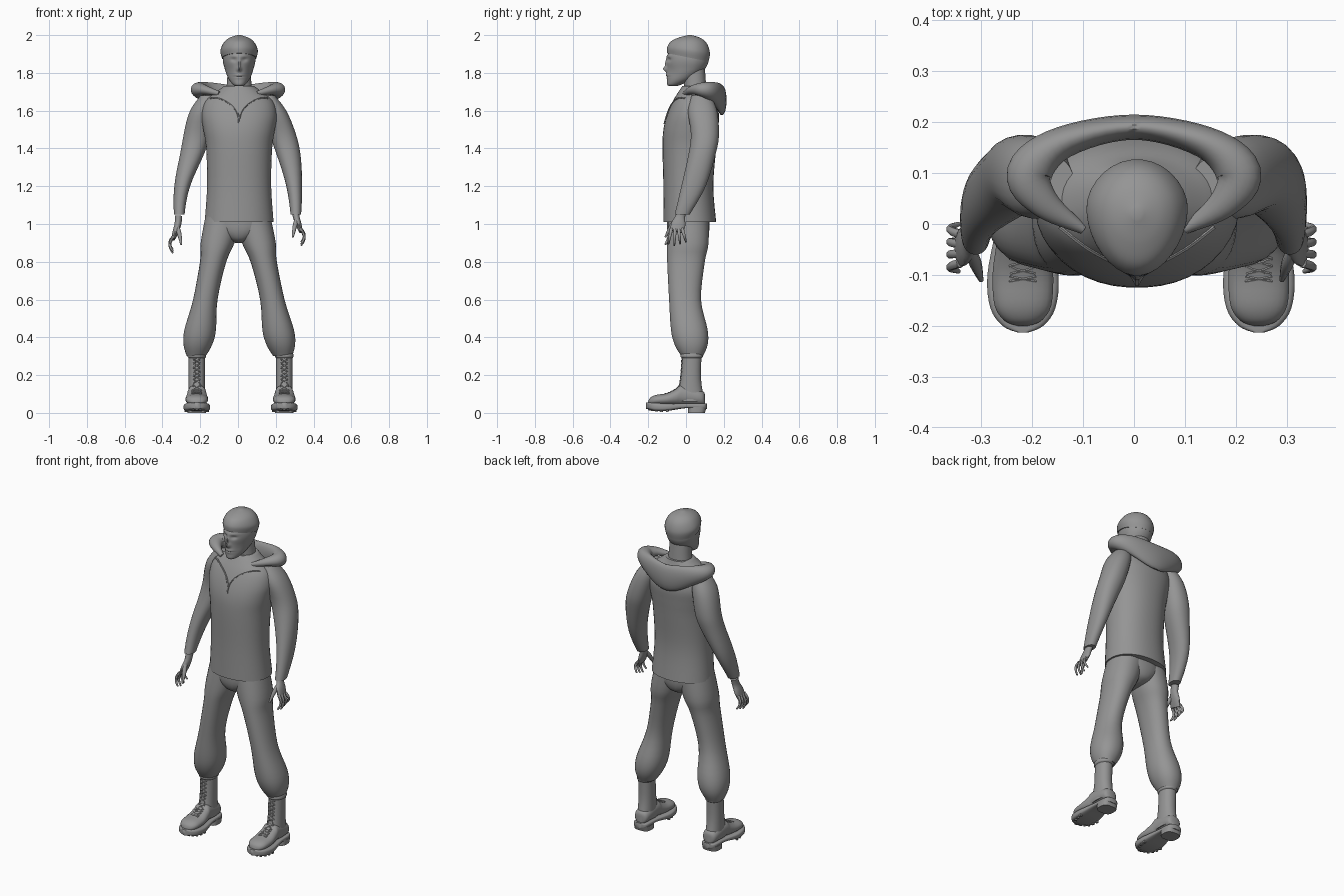
import bpy, bmesh, math
from mathutils import Vector
from mathutils.bvhtree import BVHTree

cube = bpy.data.objects.get("Cube")
if cube:
    bpy.data.objects.remove(cube)

grey = bpy.data.materials.new("plain grey")
grey.use_nodes = True
grey.diffuse_color = (.3, .3, .3, 1)
grey.node_tree.nodes["Principled BSDF"].inputs["Base Color"].default_value = grey.diffuse_color


def blend(before, start, end, after, t):
    """Smooth interpolation from start to end, guided by their neighbours."""
    slope_in, slope_out = (end - before) / 2, (after - start) / 2
    ease = t * t * (3 - 2 * t)
    return start + (end - start) * ease + t * (1 - t) * (slope_in * (1 - t) - slope_out * t)


def spline(rows, steps):
    """Smooth curve through rows of numbers."""
    padded = [rows[0], *rows, rows[-1]]
    curve = []
    for i in range(len(rows) - 1):
        for step in range(steps):
            curve.append([blend(*values, step / steps) for values in zip(*padded[i:i + 4])])
    return curve + [list(rows[-1])]


def skin(name, rings):
    """Closed smooth skin over a list of point rings."""
    bm = bmesh.new()
    loops = [[bm.verts.new(point) for point in ring] for ring in rings]
    count = len(loops[0])
    for low, high in zip(loops, loops[1:]):
        for i in range(count):
            j = (i + 1) % count
            bm.faces.new((low[i], low[j], high[j], high[i]))
    bm.faces.new(loops[0])
    bm.faces.new(loops[-1])
    bmesh.ops.recalc_face_normals(bm, faces=bm.faces)
    mesh = bpy.data.meshes.new(name)
    bm.to_mesh(mesh)
    bm.free()
    mesh.materials.append(grey)
    mesh.shade_smooth()
    mesh.set_sharp_from_angle(angle=math.radians(45))
    obj = bpy.data.objects.new(name, mesh)
    bpy.context.collection.objects.link(obj)
    return obj


def oval(sides, power):
    for i in range(sides):
        turn = math.tau * (i + .5) / sides
        c, s = math.cos(turn), math.sin(turn)
        yield math.copysign(abs(c) ** (2 / power), c), math.copysign(abs(s) ** (2 / power), s)


def body_centre(along):
    return .006


def loft(name, rows, centre=body_centre, sides=24, power=2.2, steps=4, forward=False, warp=None):
    """Rows: position along z (or y if forward), half width in x, low and high limit of the third axis."""
    rings = []
    for along, half, low, high in spline(rows, steps):
        ring = []
        for c, s in oval(sides, power):
            x, third = centre(along) + half * c, (low + high + s * (high - low)) / 2
            point = Vector((x, along, third) if forward else (x, third, along))
            if warp:
                warp(point)
            ring.append(point)
        rings.append(ring)
    return skin(name, rings)


def sweep(name, rows, sides=8, steps=4, up=(0, 0, 1)):
    """Rows: x, y, z, half width, half height."""
    path = spline(rows, steps)
    points = [Vector(row[:3]) for row in path]
    rings = []
    for i, (point, row) in enumerate(zip(points, path)):
        tangent = (points[min(i + 1, len(points) - 1)] - points[max(i - 1, 0)]).normalized()
        side = tangent.cross(Vector(up)).normalized()
        top = side.cross(tangent)
        rings.append([point + side * c * row[3] + top * s * row[4] for c, s in oval(sides, 2)])
    return skin(name, rings)


def surface(obj):
    mesh = obj.data
    return BVHTree.FromPolygons([v.co for v in mesh.vertices], [p.vertices for p in mesh.polygons])


def strip(name, guesses, trees, radius):
    """Thin cord through the guessed points, laid on the nearest surface."""
    rows = []
    for guess in guesses:
        hits = [tree.find_nearest(guess) for tree in trees]
        rows.append((*min(hits, key=lambda hit: hit[3])[0], radius, radius))
    sweep(name, rows, sides=6, steps=1)


# Head, narrower to the front, with eye sockets, brow, nose, mouth and cheeks pressed in
features = {
    "eyes": (.035, 1.87, .018, .01, .01), "brow": (.03, 1.89, .04, .01, -.005),
    "nose_bridge": (0, 1.85, .01, .03, -.01), "nose_tip": (0, 1.82, .014, .014, -.02),
    "lips": (0, 1.785, .03, .012, -.008), "mouth": (0, 1.78, .03, .004, .007),
    "cheeks": (.06, 1.8, .02, .03, .005)}


def taper(point):
    point.x -= (point.x - body_centre(point.z)) * max(0, .05 - point.y) * 1.3


def face(point):
    for x, z, wide, tall, push in features.values():
        distance = ((abs(point.x - body_centre(z)) - x) / wide) ** 2 + ((point.z - z) / tall) ** 2
        point.y += push * math.exp(-distance) * min(1, max(0, -point.y * 20))
    taper(point)


loft("head", [(1.73, .02, -.09, -.05), (1.74, .04, -.1, -.02), (1.77, .063, -.1, .04), (1.82, .08, -.1, .1),
              (1.88, .09, -.1, .12), (1.96, .07, -.07, .09)], sides=72, power=2.1, steps=12, warp=face)
loft("neck", [(1.64, .09, -.03, .12), (1.7, .07, -.01, .11), (1.83, .06, -.02, .1)])


# Knit cap, its rim lower at the back
def tilt(point):
    point.z -= 1.7 * (point.y - .02) * (2 - point.z)
    taper(point)


loft("knit_cap", [(1.88, .096, -.1, .12), (1.92, .103, -.1, .127), (1.96, .085, -.08, .112),
                  (1.985, .055, -.04, .08), (2, .01, .01, .03)], sides=32, power=2, steps=6, warp=tilt)

# Pullover body
pullover = loft("pullover", [
    (1.01, .183, -.12, .16), (1.2, .17, -.12, .145), (1.4, .175, -.125, .16), (1.5, .19, -.12, .17),
    (1.58, .2, -.1, .175), (1.65, .18, -.07, .155), (1.7, .12, -.04, .13), (1.73, .08, -.02, .12)], sides=40)

# Seat of the trousers
loft("trouser_seat", [(1.05, .17, -.1, .125), (.97, .14, -.1, .125), (.92, .07, -.08, .105), (.9, .02, -.04, .06)])

# Hood draped round the shoulders, thin and lowest at the back
half = [(.1, -.01, 1.69, .01, .012), (.175, .04, 1.71, .03, .025), (.205, .1, 1.71, .045, .042), (.14, .16, 1.69, .032, .06)]
mirrored = [(-row[0], *row[1:]) for row in reversed(half)]
sweep("hood", half + [(0, .19, 1.655, .025, .08)] + mirrored, sides=20, steps=6)


def sleeve_centre(z):
    return .306 - .38 * (z - 1.05) ** 2


def right_sleeve_centre(z):
    return .03 * math.exp(-((z - 1.4) * 6) ** 2) - .005 - sleeve_centre(z)


def leg_centre(z):
    drop = 1.05 - z
    return .07 + .22 * drop + .013 * math.sin(drop * 4)


def right_leg_centre(z):
    return .022 * (1 - z) - leg_centre(z)


def left_foot_centre(along):
    return .245


def right_foot_centre(along):
    return -.218


sleeve = [(1.68, .04, .03, .13), (1.6, .065, .01, .165), (1.48, .07, .025, .175), (1.38, .065, .015, .16),
          (1.2, .042, -.025, .105), (1.05, .028, -.06, .02)]
leg = [(1.05, .1, -.09, .12), (.9, .09, -.1, .12), (.8, .07, -.1, .1), (.6, .065, -.09, .08),
       (.44, .084, -.08, .115), (.36, .076, -.06, .115), (.3, .05, -.025, .09)]
shaft = [(.35, .045, -.02, .085), (.18, .044, -.03, .08), (.06, .047, -.06, .1)]
upper = [(-.2, .01, .04, .06), (-.19, .036, .04, .08), (-.16, .056, .04, .095), (-.1, .06, .04, .105), (-.05, .054, .04, .13),
         (-.02, .05, .04, .15), (.08, .044, .04, .12), (.1, .02, .04, .1)]
sole = [(-.213, .01, .02, .055), (-.2, .04, .02, .055), (-.165, .064, .01, .055), (-.1, .07, .01, .05),
        (0, .052, .025, .05), (.09, .045, .02, .05), (.11, .02, .02, .05)]
heel = [(0, .05, .01, .1), (.03, .05, .01, .11)]

for word, sign, arm, thigh, foot in (("left", 1, sleeve_centre, leg_centre, left_foot_centre),
                                     ("right", -1, right_sleeve_centre, right_leg_centre, right_foot_centre)):
    # Sleeve, trouser leg and boot
    loft(word + "_sleeve", sleeve, arm)
    loft(word + "_trouser_leg", leg, thigh, sides=28)
    boot = loft(word + "_boot_shaft", shaft, foot)
    vamp = loft(word + "_boot_upper", upper, foot, forward=True)
    loft(word + "_boot_sole", sole, foot, power=4, forward=True)
    loft(word + "_boot_heel", heel, foot, power=3, steps=1)
    loft(word + "_boot_cuff", [(z, r, .03 - r * 1.2, .03 + r * 1.2) for z, r in ((.29, .044), (.3, .05), (.32, .045))], foot)

    # Front edge of the hood, steepening to a point on the chest
    edge = [Vector((body_centre(0) + sign * .17 * t * t, .1 * t - .12, 1.53 + .16 * t ** .7))
            for t in (i / 12 for i in range(13))]
    strip(word + "_hood_edge", edge, [surface(pullover)], .005)

    # Palm, curled fingers and thumb
    def place(rows):
        return [(sign * (x + .005) - .005, y, z + .01 * (sign - 1) * 2, a, b) for x, y, z, a, b in rows]

    sweep(word + "_palm", place([(.305, -.02, 1.08, .02, .026), (.308, -.03, 1.04, .018, .026), (.32, -.04, 1, .016, .038),
                                 (.333, -.05, .96, .01, .036)]), sides=16, up=(0, 1, 0))
    for i, finger in enumerate(("index", "middle", "ring", "little")):
        reach = .09 - .01 * abs(i - 1)
        rows = []
        for step in range(5):
            t = step / 4
            thick = .009 * (1 - t * t / 2)
            rows.append((.331 + .02 * math.sin(t * 3), -.077 + .019 * i + (.012 * i - .016) * t,
                         .975 - reach * t, thick, thick))
        sweep(f"{word}_{finger}_finger", place(rows), up=(0, 1, 0))
    sweep(word + "_thumb", place([(.31, -.055, 1.02, .012, .012), (.3, -.08, .985, .012, .012),
                                  (.29, -.11, .93, .005, .005)]), up=(1, 0, 0))

    # Tread lugs around the toe
    middle = foot(0)
    for i in range(11):
        turn = math.pi * i / 10
        c, s = math.cos(turn), math.sin(turn)
        x, y, z = middle + .058 * c, -.1 - .095 * s, .005 + .01 * s ** 4
        sweep(f"{word}_tread_lug_{i}", [(x, y, z, .009, .009), (x, y, z + .025, .009, .009)],
              sides=4, steps=1, up=(-c, s, 0))

    # Laces crossing up the instep and shaft
    trees = surface(vamp), surface(boot)
    line = spline([(-.12, .13), (-.07, .15), (-.06, .22), (-.06, .3)], 4)
    for i, (low, high) in enumerate(zip(line, line[1:])):
        for across in (-.035, .035):
            start, end = Vector((middle - across, *low)), Vector((middle + across, *high))
            strip(f"{word}_{'falling' if across < 0 else 'rising'}_lace_{i}",
                  [start.lerp(end, step / 8) for step in range(9)], trees, .003)
